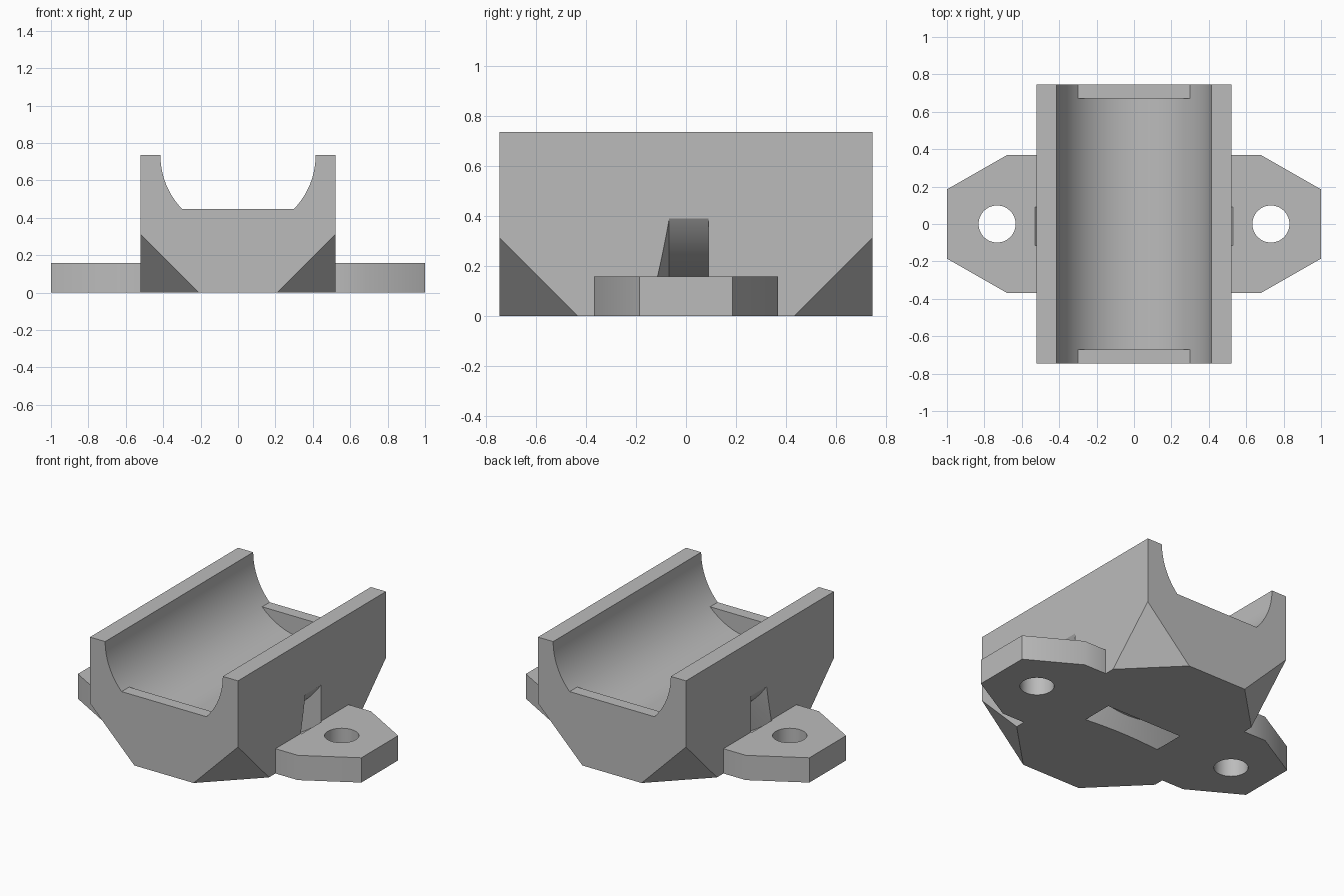
import bpy, bmesh, math
from mathutils import Matrix, Vector

if "Cube" in bpy.data.objects:
    bpy.data.objects.remove(bpy.data.objects["Cube"], do_unlink=True)

HALF_X, HALF_Y, TOP = 0.522, 0.746, 0.735   # block size; trough axis lies at TOP
CUT = 0.313                                 # corner chamfer size
WING_H = 0.158

grey = bpy.data.materials.new("plain_grey")
grey.use_nodes = True
colour = (0.5, 0.5, 0.5, 1)
grey.diffuse_color = colour
grey.node_tree.nodes["Principled BSDF"].inputs["Base Color"].default_value = colour


def finish(bm, name):
    bmesh.ops.recalc_face_normals(bm, faces=bm.faces[:])
    mesh = bpy.data.meshes.new(name)
    bm.to_mesh(mesh)
    bm.free()
    mesh.materials.append(grey)
    obj = bpy.data.objects.new(name, mesh)
    bpy.context.collection.objects.link(obj)
    return obj


def box(name, lo, hi):
    bm = bmesh.new()
    size = Vector(hi) - Vector(lo)
    mid = (Vector(hi) + Vector(lo)) / 2
    bmesh.ops.create_cube(bm, size=1, matrix=Matrix.Translation(mid) @ Matrix.Diagonal((*size, 1)))
    return finish(bm, name)


def cylinder(name, radius, length, matrix, sides):
    bm = bmesh.new()
    bmesh.ops.create_cone(bm, cap_ends=True, segments=sides, radius1=radius,
                          radius2=radius, depth=length, matrix=matrix)
    return finish(bm, name)


def combine(target, other, operation):
    """Apply a boolean and drop the helper object."""
    mod = target.modifiers.new("join", "BOOLEAN")
    mod.operation, mod.solver, mod.object = operation, "EXACT", other
    bpy.context.view_layer.objects.active = target
    bpy.ops.object.modifier_apply(modifier=mod.name)
    bpy.data.objects.remove(other, do_unlink=True)


# Block with its four lower corners sliced off
bm = bmesh.new()
for sx in (-1, 1):
    for sy in (-1, 1):
        for x, y, z in ((HALF_X, HALF_Y, TOP), (HALF_X, HALF_Y, CUT),
                        (HALF_X - CUT, HALF_Y, 0), (HALF_X, HALF_Y - CUT, 0)):
            bm.verts.new((sx * x, sy * y, z))
bmesh.ops.convex_hull(bm, input=bm.verts[:])
bmesh.ops.dissolve_limit(bm, angle_limit=0.01, verts=bm.verts[:], edges=bm.edges[:])
cradle = finish(bm, "cradle_body")

# Mounting ears: one flat plate through the block, with a bolt hole each side
bm = bmesh.new()
quarter = [(1, 0.185), (0.68, 0.368)]
outline = quarter + [(-x, y) for x, y in reversed(quarter)]
outline += [(-x, -y) for x, y in outline]
face = bm.faces.new([bm.verts.new((x, y, 0)) for x, y in outline])
ext = bmesh.ops.extrude_face_region(bm, geom=[face])
bmesh.ops.translate(bm, vec=(0, 0, WING_H),
                    verts=[v for v in ext["geom"] if isinstance(v, bmesh.types.BMVert)])
ears = finish(bm, "mounting_ears")
for side in (-1, 1):
    combine(ears, cylinder("bolt_hole", 0.099, 1, Matrix.Translation((side * 0.732, 0, 0)), 64),
            "DIFFERENCE")
combine(cradle, ears, "UNION")

# Round trough, shallower at both ends so that a lip remains
trough = cylinder("trough_cutter", 0.415, 2, Matrix.Translation((0, 0, TOP)) @
                  Matrix.Rotation(math.pi / 2, 4, "X"), 128)
for side in (-1, 1):
    ys = sorted((side * 0.67, side * 1.2))
    combine(trough, box("lip", (-0.6, ys[0], 0), (0.6, ys[1], 0.447)), "DIFFERENCE")
combine(cradle, trough, "DIFFERENCE")

# Curved strap slot around the trough axis, with one slanted wall
bm = bmesh.new()
ring = [bm.verts.new((r, y, TOP)) for r, y in
        ((0.626, -0.067), (0.626, 0.09), (0.783, 0.09), (0.783, -0.115))]
edges = [bm.edges.new((ring[i], ring[(i + 1) % 4])) for i in range(4)]
bmesh.ops.spin(bm, geom=ring + edges, cent=(0, 0, TOP), axis=(0, 1, 0),
               angle=math.tau, steps=128, use_merge=True)
bmesh.ops.remove_doubles(bm, verts=bm.verts[:], dist=0.0001)
combine(cradle, finish(bm, "strap_slot"), "DIFFERENCE")

# Smooth the curved surfaces, keep corners sharp
bpy.ops.object.select_all(action="DESELECT")
cradle.select_set(True)
bpy.context.view_layer.objects.active = cradle
bpy.ops.object.shade_smooth_by_angle(angle=math.radians(30))
